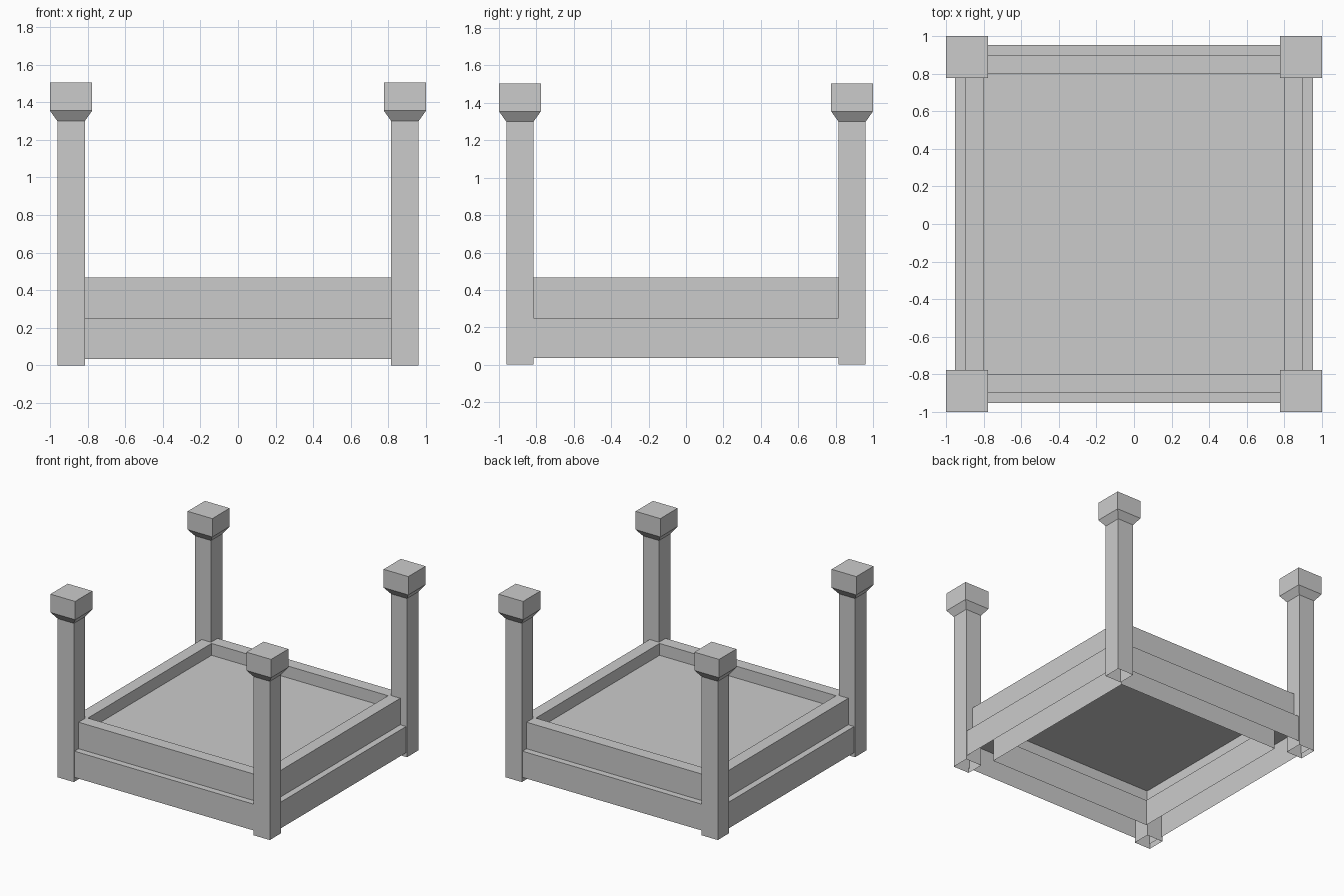
import bpy
import bmesh

cube = bpy.data.objects.get("Cube")
if cube:
    bpy.data.objects.remove(cube, do_unlink=True)

grey = bpy.data.materials.new("plain_grey")
grey.use_nodes = True
colour = (0.6, 0.6, 0.6, 1)
grey.diffuse_color = colour
grey.node_tree.nodes["Principled BSDF"].inputs["Base Color"].default_value = colour


def square_loft(name, profile, centre=(0, 0), close_top=False):
    """Sweep a (half width, height) profile around a square."""
    bm = bmesh.new()
    cx, cy = centre
    corners = ((-1, -1), (1, -1), (1, 1), (-1, 1))
    loops = [[bm.verts.new((cx + sx * r, cy + sy * r, z)) for sx, sy in corners]
             for r, z in profile]
    for low, high in zip(loops, loops[1:]):
        for i in range(4):
            j = (i + 1) % 4
            bm.faces.new((low[i], low[j], high[j], high[i]))
    if close_top:
        bm.faces.new(loops[-1])
    mesh = bpy.data.meshes.new(name)
    bm.to_mesh(mesh)
    bm.free()
    mesh.materials.append(grey)
    obj = bpy.data.objects.new(name, mesh)
    bpy.context.collection.objects.link(obj)
    return obj


# Corner posts with flared square caps, open underneath
post_profile = [(0.073, 0), (0.073, 1.3), (0.112, 1.355), (0.112, 1.505)]
for depth, sy in (("front", -1), ("back", 1)):
    for side, sx in (("right", -1), ("left", 1)):
        square_loft(f"{depth}_{side}_post", post_profile,
                    (sx * 0.888, sy * 0.888), close_top=True)

# Stepped frame: wide lower rails and narrower upper rails, open underneath
for name, outer, inner, low, high in (("lower_rails", 0.953, 0.75, 0.035, 0.25),
                                      ("upper_rails", 0.9, 0.8, 0.25, 0.467)):
    square_loft(name, [(outer, low), (outer, high), (inner, high), (inner, low)])

# Sunken floor panel
square_loft("floor_panel", [(0.8, 0.37)], close_top=True)
